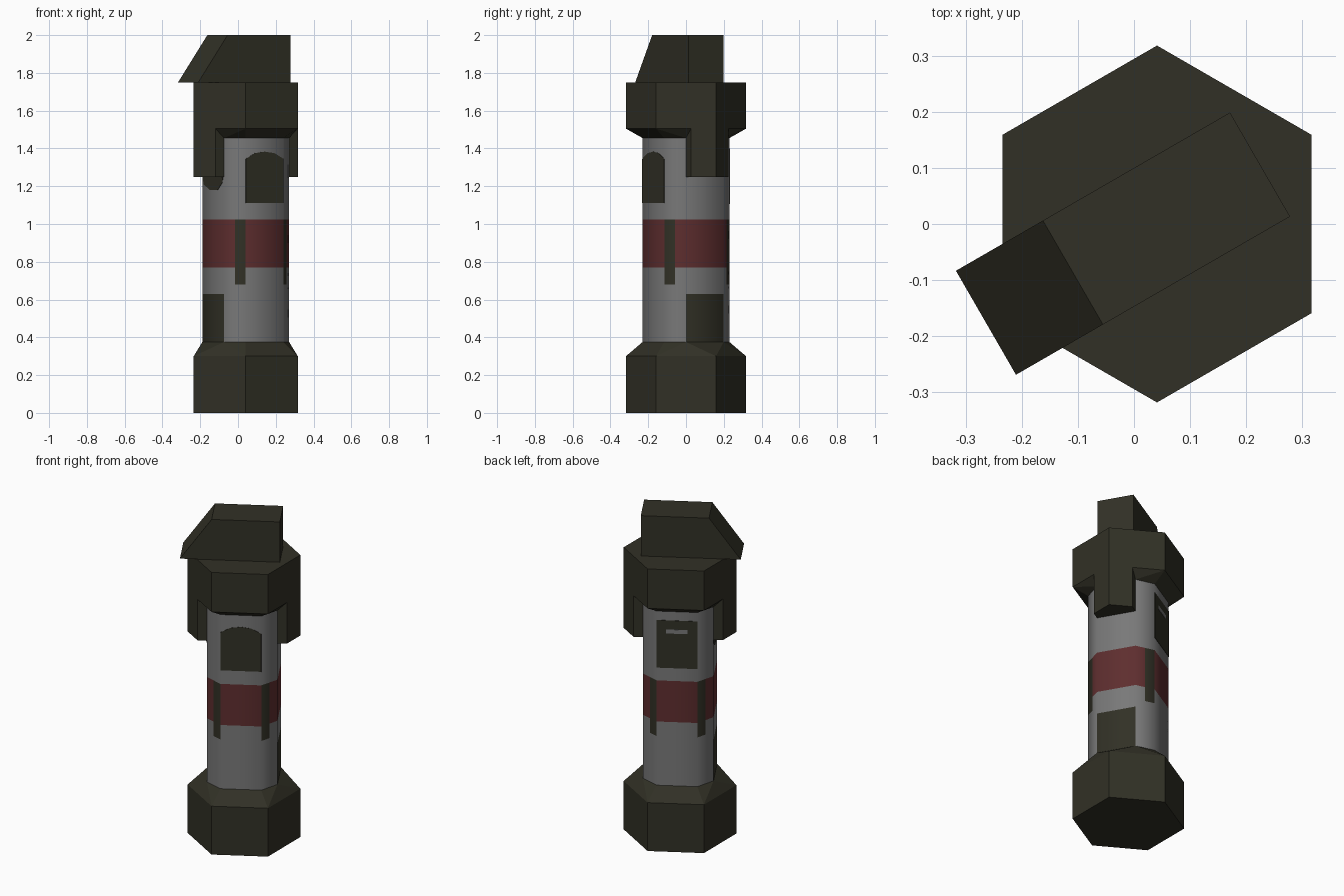
import bpy, bmesh, math
from mathutils import Matrix, Vector

if "Cube" in bpy.data.objects:
    bpy.data.objects.remove(bpy.data.objects["Cube"])

# Everything is drawn in a local frame whose x axis runs along the head,
# then turned 30 degrees and shifted so the model is centred.
PLACE = Matrix.Translation((0.041, 0, 0)) @ Matrix.Rotation(math.radians(30), 4, 'Z')
HEX_R, BODY_R = 0.318, 0.23


def material(name, rgb):
    m = bpy.data.materials.new(name)
    m.diffuse_color = (*rgb, 1)
    m.use_nodes = True
    m.node_tree.nodes["Principled BSDF"].inputs["Base Color"].default_value = m.diffuse_color
    return m


OLIVE = material("dark olive metal", (0.031, 0.030, 0.019))
GREY = material("grey shell", (0.19, 0.19, 0.19))
RED = material("dull red band", (0.112, 0.027, 0.028))


def finish(name, bm, mats):
    bmesh.ops.recalc_face_normals(bm, faces=bm.faces[:])
    mesh = bpy.data.meshes.new(name)
    bm.transform(PLACE)
    bm.to_mesh(mesh)
    bm.free()
    for m in mats:
        mesh.materials.append(m)
    ob = bpy.data.objects.new(name, mesh)
    bpy.context.collection.objects.link(ob)
    return ob


def hull(name, points, mat):
    bm = bmesh.new()
    for p in points:
        bm.verts.new(p)
    bmesh.ops.convex_hull(bm, input=bm.verts[:])
    bmesh.ops.dissolve_limit(bm, angle_limit=0.01, verts=bm.verts[:], edges=bm.edges[:])
    return finish(name, bm, [mat])


def ring(angles, radius, z):
    return [Vector((radius * math.cos(math.radians(a)),
                    radius * math.sin(math.radians(a)), z)) for a in angles]


HEX = range(0, 360, 60)
OCT = (30, 60, 120, 150, 210, 240, 300, 330)   # square section with cut corners
FLAT = BODY_R * math.cos(math.radians(30))     # distance to the wide faces
HALF = BODY_R * 0.5                            # half width of the wide faces

# base: hexagonal foot, sloping in to the body
hull("base", ring(HEX, HEX_R, 0) + ring(HEX, HEX_R, 0.30) + ring(OCT, BODY_R, 0.375), OLIVE)

# collar: hexagonal cap, sloping in below
hull("collar", ring(HEX, HEX_R, 1.75) + ring(HEX, HEX_R, 1.505) + ring(OCT, BODY_R, 1.455), OLIVE)

# clamps: two tabs hanging from the collar
edge = HEX_R - HALF * math.tan(math.radians(30))
for side, label in ((1, "right"), (-1, "left")):
    outline = [(FLAT - 0.01, HALF), (FLAT - 0.01, -HALF), (edge, HALF), (edge, -HALF), (HEX_R, 0)]
    hull(label + "_clamp", [(side * x, y, z) for x, y in outline for z in (1.25, 1.51)], OLIVE)

# head: block with a sloping front end
hull("head", [(x, y, z) for y in (-0.107, 0.107)
              for x, z in ((-0.352, 1.75), (0.212, 1.75), (0.212, 2.0), (-0.173, 2.0))], OLIVE)

# body: each cut corner is split in two so that half of it can be a strip
corners = ring(OCT, BODY_R, 0)
section = []
for i in range(0, 8, 2):
    a, b = corners[i], corners[i + 1]
    section += [a, (a + b) / 2, b]
levels = [0.375, 0.63, 0.68, 0.77, 1.025, 1.455]
bm = bmesh.new()
rows = [[bm.verts.new((p.x, p.y, z)) for p in section] for z in levels]
for k in range(len(levels) - 1):
    mid = (levels[k] + levels[k + 1]) / 2
    for i in range(12):
        j = (i + 1) % 12
        f = bm.faces.new((rows[k][i], rows[k][j], rows[k + 1][j], rows[k + 1][i]))
        f.smooth = False
        column = i % 6
        if column in (1, 3) and 0.68 < mid < 1.025:
            f.material_index = 1          # corner strips
        elif column == 5 and mid < 0.63:
            f.material_index = 1          # lower panels
        elif 0.77 < mid < 1.025:
            f.material_index = 2          # band
body = finish("body", bm, [GREY, OLIVE, RED])
bpy.context.view_layer.objects.active = body
body.select_set(True)
bpy.ops.object.shade_smooth_by_angle(angle=math.radians(50))


def plate(name, turn, outline, mat, depth):
    """Thin plate on a wide face; turn is the local direction of that face."""
    rot = Matrix.Rotation(math.radians(turn), 4, 'Z')
    hull(name, [rot @ Vector((d, s, z)) for s, z in outline
                for d in (FLAT - 0.002, FLAT + depth)], mat)


def rect(w, z0, z1):
    return [(-w, z0), (w, z0), (w, z1), (-w, z1)]


# painted windows on the wide faces
arch = [(-HALF, 1.11), (HALF, 1.11), (HALF, 1.345), (0.06, 1.375),
        (0, 1.383), (-0.06, 1.375), (-HALF, 1.345)]
plate("front_window", -90, arch, OLIVE, 0.002)
plate("back_window", 90, rect(HALF, 1.105, 1.40), OLIVE, 0.002)
plate("back_window_slot", 90, rect(0.06, 1.32, 1.345), GREY, 0.004)
plate("left_clamp_mark", 180, [(-0.105, 1.26), (0.105, 1.26), (0.1, 1.22),
                               (0.05, 1.18), (-0.03, 1.18), (-0.1, 1.21)], OLIVE, 0.002)
